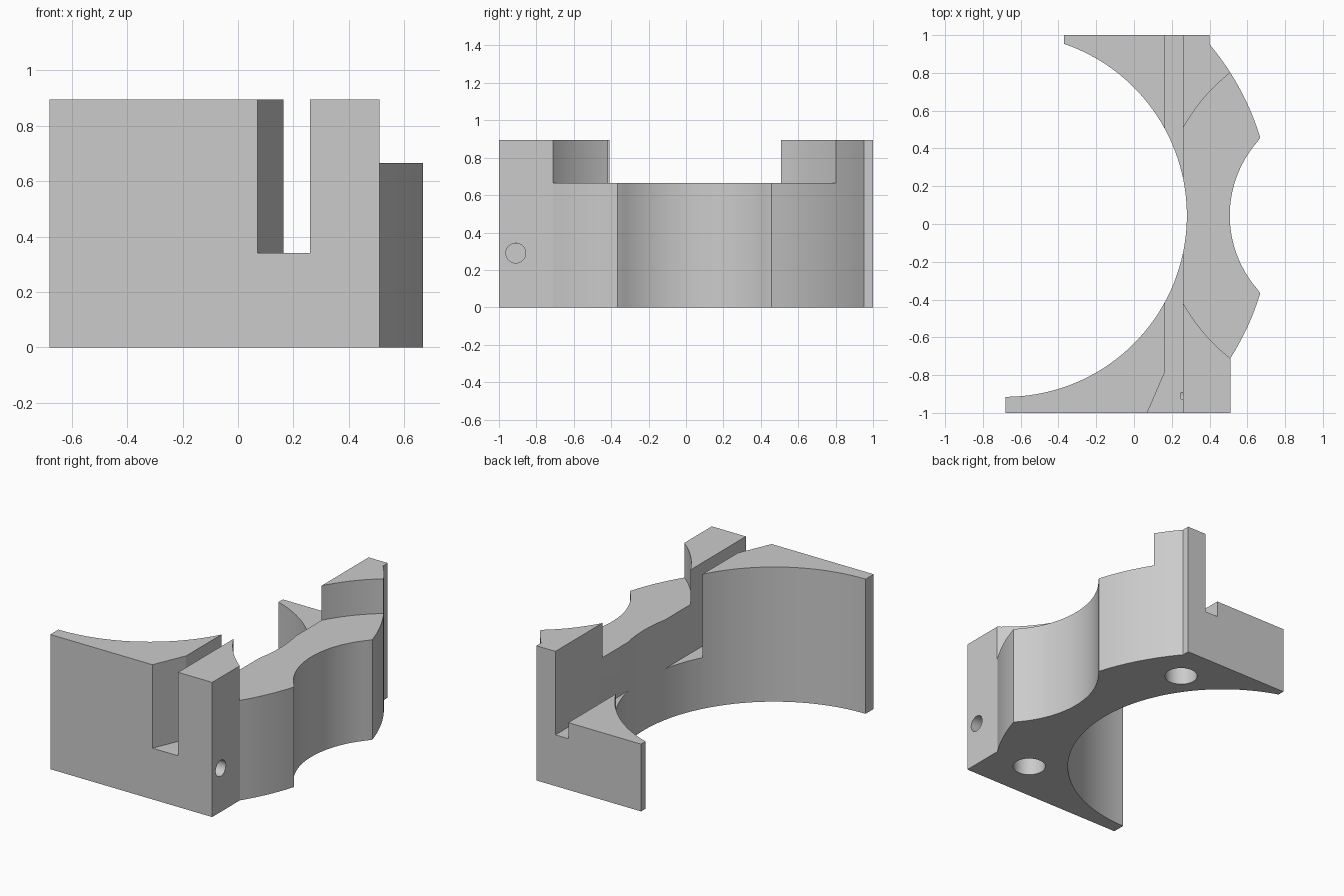
import bpy, bmesh
from math import sin, cos, radians, degrees, atan2
from mathutils import Matrix

if "Cube" in bpy.data.objects:
    bpy.data.objects.remove(bpy.data.objects["Cube"], do_unlink=True)

MID_Y = 0.045
HEIGHT = 0.895
BORE = (-0.68, MID_Y)      # centre shared by the bore and outer rim
SCALLOP = (1.10, MID_Y)    # centre shared by the scallop and top pocket

grey = bpy.data.materials.new("plain grey")
grey.use_nodes = True
grey.diffuse_color = (0.6, 0.6, 0.6, 1)
grey.node_tree.nodes["Principled BSDF"].inputs["Base Color"].default_value = (0.6, 0.6, 0.6, 1)


def arc(centre, radius, start, end, steps):
    angles = [radians(start + (end - start) * i / steps) for i in range(steps + 1)]
    return [(centre[0] + radius * cos(a), centre[1] + radius * sin(a)) for a in angles]


def angle_of(centre, x, y):
    return degrees(atan2(y - centre[1], x - centre[0]))


def prism(name, outline, low, high):
    bm = bmesh.new()
    face = bm.faces.new([bm.verts.new((x, y, low)) for x, y in outline])
    top = bmesh.ops.extrude_face_region(bm, geom=[face])["geom"]
    verts = [v for v in top if isinstance(v, bmesh.types.BMVert)]
    bmesh.ops.translate(bm, verts=verts, vec=(0, 0, high - low))
    bmesh.ops.recalc_face_normals(bm, faces=bm.faces)
    mesh = bpy.data.meshes.new(name)
    bm.to_mesh(mesh)
    bm.free()
    mesh.materials.append(grey)
    obj = bpy.data.objects.new(name, mesh)
    bpy.context.collection.objects.link(obj)
    return obj


def circle(centre, radius, steps):
    return arc(centre, radius, 0, 360, steps)[:-1]


# Bracket body: bore inside, rim and scallop outside
rim_front = angle_of(BORE, 0.51, -0.71)
rim_tip = angle_of(BORE, 0.67, 0.458)
rim_back = angle_of(BORE, 0.40, 0.95)
scallop_tip = angle_of(SCALLOP, 0.67, 0.458)
outline = [(-0.68, -1), (0.51, -1)]
outline += arc(BORE, 1.41, rim_front, -rim_tip, 8)
outline += arc(SCALLOP, 0.593, 360 - scallop_tip, scallop_tip, 32)[1:-1]
outline += arc(BORE, 1.41, rim_tip, rim_back, 12)
outline += [(0.40, 1), (-0.37, 1)]
outline += arc(BORE, 0.96, angle_of(BORE, -0.37, 0.954), -90, 64)
body = prism("bracket_body", outline, 0, HEIGHT)

# Slot with a flared front mouth, curved top pocket and lowered back arm
slot = [(0.027, -1.1), (0.26, -1.1), (0.26, 1.1), (0.165, 1.1), (0.165, -0.78)]
arm = [(-0.6, 0), (0.2, 0), (0.2, 1.1), (-0.6, 1.1)]
cutters = [
    prism("slot_cutter", slot, 0.34, 1),
    prism("pocket_cutter", circle(SCALLOP, 0.959, 128), 0.665, 1),
    prism("arm_cutter", arm, 0.447, 1),
]

# Blind holes in the underside
for y in (-0.725, 0.74):
    cutters.append(prism("bottom_hole_cutter", circle((0.24, y), 0.1, 40), -0.1, 0.2))

# Blind hole in the right side
side = prism("side_hole_cutter", circle((0, 0), 0.053, 32), 0, 0.4)
side.data.transform(Matrix.Translation((0.25, -0.91, 0.29)) @ Matrix.Rotation(radians(90), 4, "Y"))
cutters.append(side)

bpy.ops.object.select_all(action="DESELECT")
body.select_set(True)
bpy.context.view_layer.objects.active = body
for cutter in cutters:
    cutter.hide_render = True
    cut = body.modifiers.new("cut", "BOOLEAN")
    cut.operation = "DIFFERENCE"
    cut.solver = "EXACT"
    cut.object = cutter
    bpy.ops.object.modifier_apply(modifier=cut.name)
    bpy.data.objects.remove(cutter, do_unlink=True)

bpy.ops.object.shade_smooth_by_angle(angle=radians(20))
